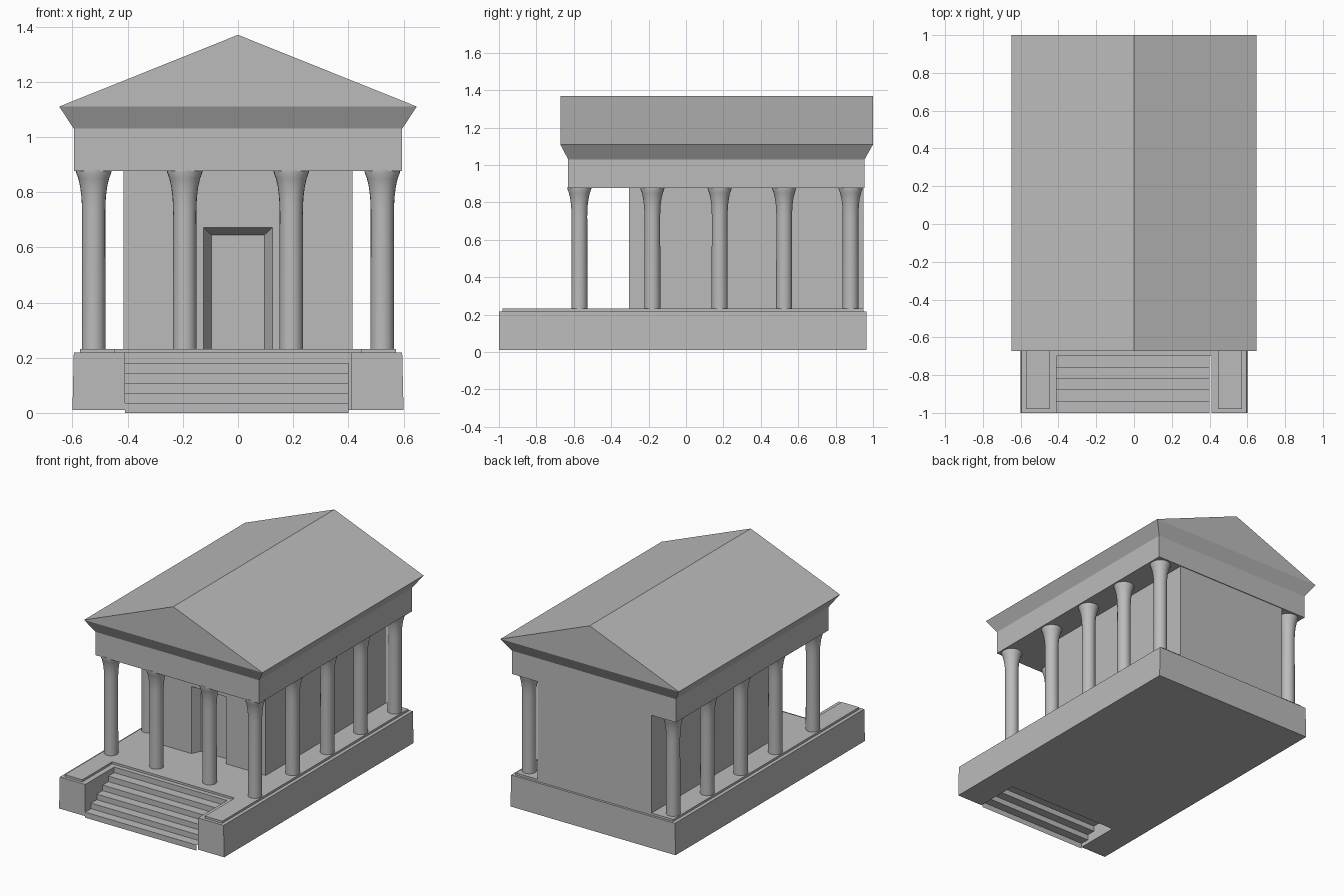
import bpy
import bmesh
import math

cube = bpy.data.objects.get("Cube")
if cube:
    bpy.data.objects.remove(cube)

stone = bpy.data.materials.new("grey stone")
stone.use_nodes = True
GREY = (0.5, 0.5, 0.5, 1)
stone.diffuse_color = GREY
stone.node_tree.nodes["Principled BSDF"].inputs["Base Color"].default_value = GREY


def finish(name, bm, fix_normals=True):
    if fix_normals:
        bmesh.ops.recalc_face_normals(bm, faces=bm.faces)
    mesh = bpy.data.meshes.new(name)
    bm.to_mesh(mesh)
    bm.free()
    mesh.materials.append(stone)
    obj = bpy.data.objects.new(name, mesh)
    bpy.context.collection.objects.link(obj)
    return obj


def loft(name, rings, closed=True, caps=True):
    """Skin a list of equal-length point rings, with optional end caps."""
    bm = bmesh.new()
    rows = [[bm.verts.new(p) for p in ring] for ring in rings]
    for low, high in zip(rows, rows[1:]):
        count = len(low)
        for i in range(count if closed else count - 1):
            j = (i + 1) % count
            bm.faces.new((low[i], high[i], high[j], low[j]))
    if caps:
        bm.faces.new(rows[0])
        bm.faces.new(rows[-1])
    return finish(name, bm, fix_normals=closed)


def rect(x, front, back, z):
    return [(-x, front, z), (x, front, z), (x, back, z), (-x, back, z)]


# Podium: U-shaped plan with a notch for the stairs and a raised inner slab
def podium_ring(x, inner, front, notch, back, z):
    plan = [(-x, front), (-inner, front), (-inner, notch), (inner, notch),
            (inner, front), (x, front), (x, back), (-x, back)]
    return [(px, py, z) for px, py in plan]


loft("podium", [
    podium_ring(0.6, 0.41, -1, -0.7, 0.965, 0.01),
    podium_ring(0.595, 0.41, -1, -0.7, 0.965, 0.218),
    podium_ring(0.572, 0.445, -0.98, -0.67, 0.95, 0.218),
    podium_ring(0.572, 0.445, -0.98, -0.67, 0.95, 0.232),
])

# Stairs: folded sheet, open underneath
STEPS = 6
profile = []
for i in range(STEPS):
    y = -1 + 0.06 * i
    rise = 0.218 / STEPS
    profile += [(y, rise * i), (y, rise * (i + 1))]
loft("stairs", [[(x, y, z) for y, z in profile] for x in (-0.41, 0.40)],
     closed=False, caps=False)


# Inner chamber: front wall with a splayed doorway, solid body behind it
def door_ring(half, top, y):
    outline = [(-0.415, 0.23), (-0.415, 0.88), (0.415, 0.88), (0.415, 0.23),
               (half, 0.23), (half, top), (-half, top), (-half, 0.23)]
    return [(x, y, z) for x, z in outline]


loft("chamber_front_wall", [door_ring(0.125, 0.672, -0.305),
                            door_ring(0.096, 0.645, -0.245)])
loft("chamber", [rect(0.415, -0.245, 0.95, 0.225),
                 rect(0.415, -0.245, 0.95, 0.88)])

# Beam above the columns, flared cornice and gabled roof
loft("entablature", [rect(0.595, -0.63, 0.955, 0.877),
                     rect(0.595, -0.63, 0.955, 1.03)])
loft("cornice", [rect(0.595, -0.63, 0.955, 1.03),
                 rect(0.648, -0.672, 1.0, 1.11)])
loft("roof", [[(-0.648, y, 1.11), (0.648, y, 1.11), (0, y, 1.37)]
              for y in (-0.672, 1.0)])

# Columns: straight shafts flaring into the capital
COLUMN = [(0.043, 0.228), (0.042, 0.73), (0.044, 0.78), (0.049, 0.82),
          (0.056, 0.85), (0.064, 0.872), (0.064, 0.882)]
SIDES = 24


def column(name, x, y):
    rings = []
    for r, z in COLUMN:
        angles = [2 * math.pi * i / SIDES for i in range(SIDES)]
        rings.append([(x + r * math.cos(a), y + r * math.sin(a), z)
                      for a in angles])
    obj = loft(name, rings)
    bpy.ops.object.select_all(action='DESELECT')
    obj.select_set(True)
    bpy.context.view_layer.objects.active = obj
    bpy.ops.object.shade_smooth_by_angle(angle=math.radians(35))


for side, sign in (("right", -1), ("left", 1)):
    column("front_column_" + side, sign * 0.193, -0.57)
    for n, y in enumerate((-0.57, -0.18, 0.18, 0.525, 0.88), 1):
        column(f"{side}_column_{n}", sign * 0.523, y)
